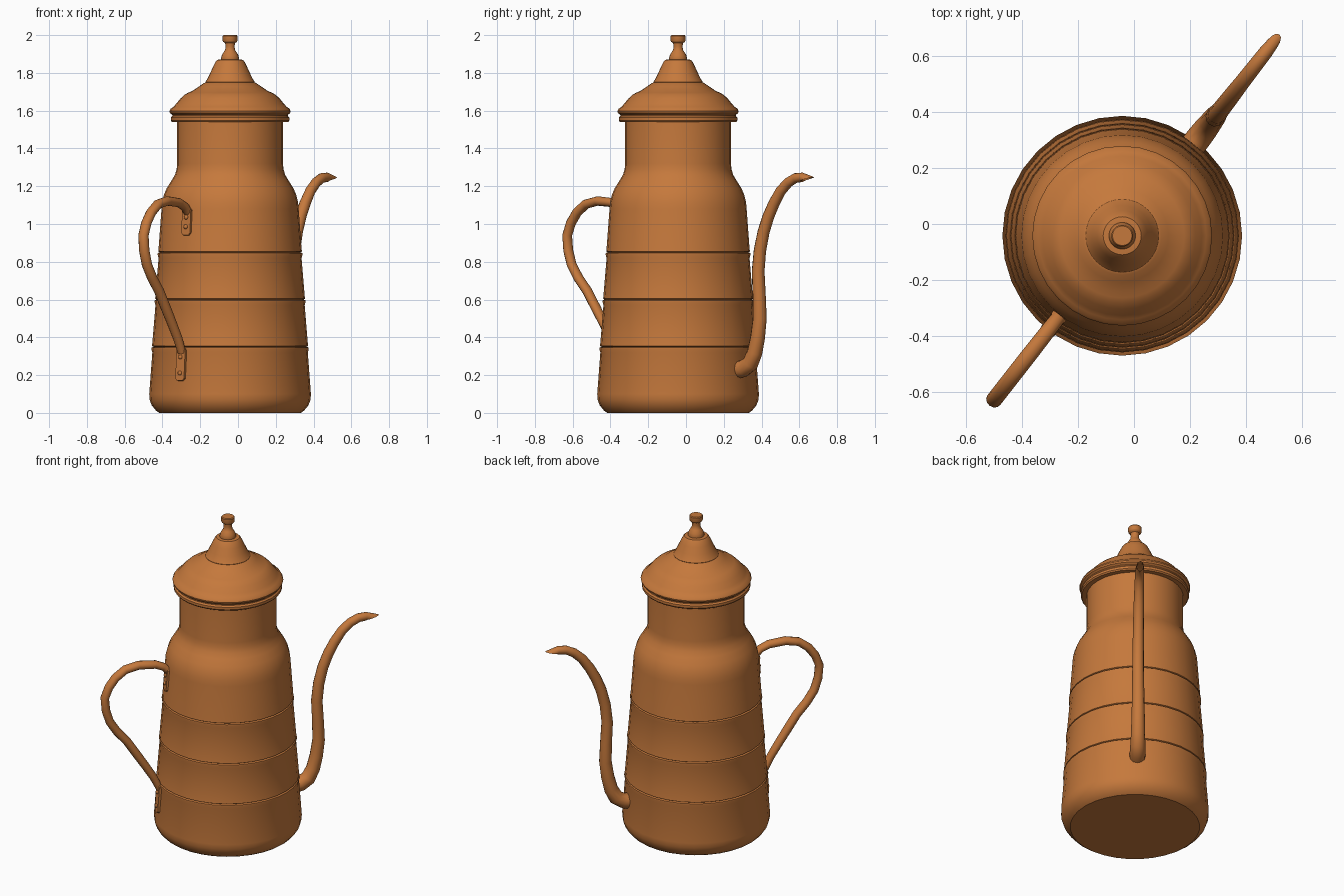
import bpy, bmesh, math
from mathutils import Vector

AX = Vector((-0.042, -0.042, 0))          # axis of the pot
ANG = math.radians(52)                    # spout direction, handle is opposite
U = Vector((math.cos(ANG), math.sin(ANG), 0))
W = Vector((-U.y, U.x, 0))
Z = Vector((0, 0, 1))

copper = bpy.data.materials.new("copper")
copper.diffuse_color = (0.56, 0.19, 0.045, 1)


def finish(name, bm, angle=35):
    bmesh.ops.recalc_face_normals(bm, faces=bm.faces)
    me = bpy.data.meshes.new(name)
    bm.to_mesh(me)
    bm.free()
    ob = bpy.data.objects.new(name, me)
    bpy.context.collection.objects.link(ob)
    me.materials.append(copper)
    bpy.ops.object.select_all(action='DESELECT')
    ob.select_set(True)
    bpy.context.view_layer.objects.active = ob
    bpy.ops.object.shade_smooth_by_angle(angle=math.radians(angle))
    return ob


def skin(name, rings, angle=35):
    """Bridge rings of points and close both ends."""
    bm = bmesh.new()
    vs = [[bm.verts.new(p) for p in r] for r in rings]
    n = len(vs[0])
    for a, b in zip(vs, vs[1:]):
        for i in range(n):
            j = (i + 1) % n
            bm.faces.new((a[i], a[j], b[j], b[i]))
    bm.faces.new(vs[0])
    bm.faces.new(vs[-1])
    return finish(name, bm, angle)


def lathe(name, profile, n=32, angle=35):
    turn = [2 * math.pi * i / n for i in range(n)]
    return skin(name, [[AX + Vector((r * math.cos(t), r * math.sin(t), z)) for t in turn]
                       for r, z in profile], angle)


def tube(name, path, side=1, n=12, wide=1.0, slant=0.0, bore=0.0):
    """Tube in the upright plane of the spout; path holds (distance, height, radius)."""
    pts = [AX + U * side * d + Z * z for d, z, _ in path]
    rings = []
    for i, p in enumerate(pts):
        t = (pts[min(i + 1, len(pts) - 1)] - pts[max(i - 1, 0)]).normalized()
        nrm = W.cross(t) * side
        r = path[i][2]
        ring = []
        for k in range(n):
            a = 2 * math.pi * k / n
            q = p + W * r * wide * math.cos(a) + nrm * r * math.sin(a)
            if i == len(pts) - 1:
                q += t * slant * math.sin(a)
            ring.append(q)
        rings.append(ring)
    if bore:                               # hollow mouth
        mid = sum(rings[-1], Vector()) / n
        inner = [mid + (q - mid) * 0.82 for q in rings[-1]]
        rings += [inner, [q - t * bore for q in inner]]
    return skin(name, rings, 50)


# body: tapered wall with three pressed grooves, shoulder and neck
def wall(z):
    return 0.428 - 0.066 * (z - 0.1)


profile = [(0.375, 0), (0.392, 0.012), (0.415, 0.04), (0.426, 0.07), (0.428, 0.1)]
for z in (0.35, 0.6, 0.85):
    r = wall(z)
    profile += [(r, z - 0.03), (r + 0.005, z - 0.012), (r + 0.004, z - 0.004),
                (r - 0.007, z), (r + 0.002, z + 0.005), (r, z + 0.02)]
profile += [(0.363, 1.08), (0.36, 1.115), (0.35, 1.155), (0.335, 1.19), (0.31, 1.23),
            (0.292, 1.26), (0.283, 1.29), (0.28, 1.32), (0.28, 1.56)]
lathe("body", profile)

# lid with rolled rim and stepped dome
lathe("lid", [(0.27, 1.54), (0.308, 1.54), (0.314, 1.548), (0.314, 1.563), (0.306, 1.572),
              (0.306, 1.578), (0.318, 1.587), (0.321, 1.597), (0.315, 1.61), (0.3, 1.62),
              (0.285, 1.637), (0.262, 1.665), (0.24, 1.685), (0.222, 1.695), (0.2, 1.704),
              (0.165, 1.728), (0.14, 1.745), (0.125, 1.752)])

# bell-shaped cap and finial
lathe("lid_cap", [(0.128, 1.745), (0.131, 1.752), (0.122, 1.765), (0.108, 1.793), (0.09, 1.832),
                  (0.076, 1.86), (0.068, 1.869), (0.05, 1.871)])
lathe("finial", [(0.046, 1.865), (0.048, 1.875), (0.043, 1.895), (0.032, 1.913), (0.026, 1.922),
                 (0.024, 1.94), (0.026, 1.957), (0.036, 1.964), (0.039, 1.97),
                 (0.039, 1.995), (0.035, 2.0)], 20)

# spout
tube("spout", [(0.38, 0.225, 0.046), (0.44, 0.235, 0.046), (0.485, 0.262, 0.044),
               (0.515, 0.32, 0.041), (0.535, 0.4, 0.039), (0.549, 0.5, 0.037),
               (0.545, 0.62, 0.035), (0.538, 0.75, 0.034), (0.55, 0.86, 0.033),
               (0.575, 0.96, 0.032), (0.607, 1.04, 0.031), (0.645, 1.11, 0.03),
               (0.69, 1.175, 0.028), (0.74, 1.22, 0.027), (0.79, 1.244, 0.026),
               (0.835, 1.247, 0.025), (0.868, 1.238, 0.022)],
     slant=0.04 if W.cross(Z).dot(U) < 0 else -0.04, bore=0.02)

# handle
tube("handle", [(0.355, 1.055, 0.022), (0.39, 1.092, 0.023), (0.44, 1.113, 0.024),
                (0.54, 1.122, 0.025), (0.62, 1.105, 0.025), (0.68, 1.06, 0.025),
                (0.72, 1.005, 0.025), (0.745, 0.94, 0.025), (0.738, 0.86, 0.025),
                (0.715, 0.785, 0.025), (0.67, 0.715, 0.025), (0.61, 0.645, 0.025),
                (0.555, 0.56, 0.025), (0.5, 0.475, 0.024), (0.45, 0.395, 0.023),
                (0.415, 0.32, 0.02)], side=-1, wide=1.15)


# riveted straps holding the handle
def strap(name, z0, z1, rivets):
    tilt = Vector((0, 0, 1)) + U * 0.066
    tilt.normalize()
    out = tilt.cross(W)
    if out.dot(U) > 0:
        out.negate()

    def at(z):
        return AX - U * wall(z) + Z * z

    c = 0.012                              # clipped corners
    outline = [(-0.029, z0 + c), (-0.029 + c, z0), (0.029 - c, z0), (0.029, z0 + c),
               (0.029, z1 - c), (0.029 - c, z1), (-0.029 + c, z1), (-0.029, z1 - c)]
    skin(name, [[at(z) + W * w + out * d for w, z in outline] for d in (-0.012, 0.011)])
    for k, z in enumerate(rivets):
        rings = [[at(z) + out * d + (W * math.cos(a) + tilt * math.sin(a)) * r
                  for a in [math.pi * i / 5 for i in range(10)]]
                 for d, r in ((0.005, 0.012), (0.015, 0.012), (0.02, 0.007))]
        skin(f"{name}_rivet_{k + 1}", rings, 60)


strap("upper_strap", 0.94, 1.085, (0.985, 1.035))
strap("lower_strap", 0.17, 0.35, (0.21, 0.295))
